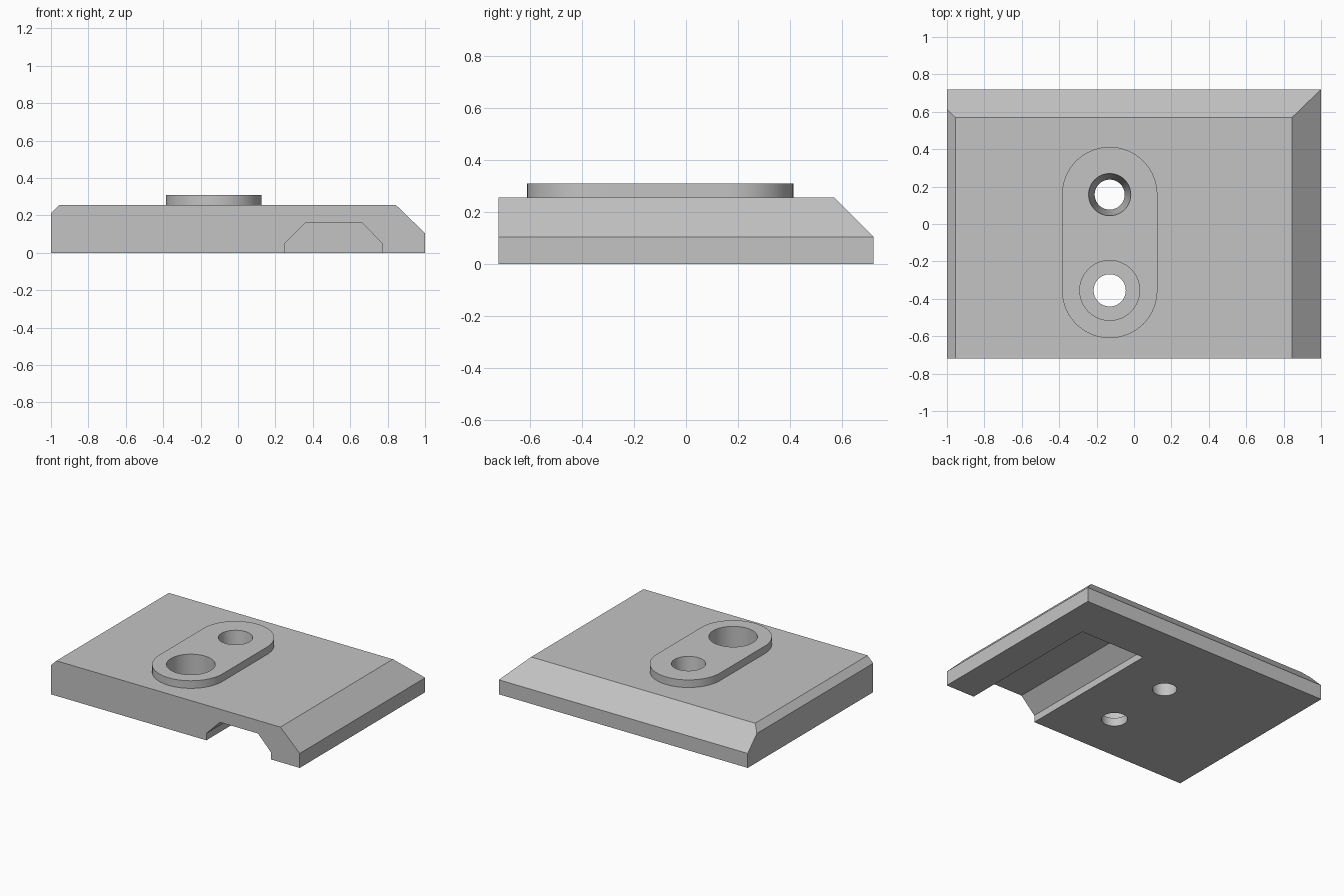
import bpy, bmesh, math
from mathutils import Vector

cube = bpy.data.objects.get("Cube")
if cube:
    bpy.data.objects.remove(cube, do_unlink=True)

grey = bpy.data.materials.new("plain_grey")
grey.use_nodes = True
GREY = (0.55, 0.55, 0.55, 1)
grey.diffuse_color = GREY
grey.node_tree.nodes["Principled BSDF"].inputs["Base Color"].default_value = GREY

TOP, PAD_TOP, HALF_Y = 0.255, 0.31, 0.72
HOLE_X, FRONT_Y, BACK_Y = -0.13, -0.355, 0.157


def make_object(name, bm):
    bmesh.ops.recalc_face_normals(bm, faces=bm.faces)
    mesh = bpy.data.meshes.new(name)
    bm.to_mesh(mesh)
    bm.free()
    mesh.materials.append(grey)
    obj = bpy.data.objects.new(name, mesh)
    bpy.context.collection.objects.link(obj)
    return obj


def prism(points, offset):
    """Closed outline swept along an offset."""
    bm = bmesh.new()
    face = bm.faces.new([bm.verts.new(p) for p in points])
    swept = bmesh.ops.extrude_face_region(bm, geom=[face])["geom"]
    verts = [v for v in swept if isinstance(v, bmesh.types.BMVert)]
    bmesh.ops.translate(bm, verts=verts, vec=offset)
    return bm


def turned(name, y, profile, steps=64):
    """Solid of revolution from (radius, z) pairs, bottom to top."""
    bm = bmesh.new()
    rings = [[bm.verts.new((HOLE_X + r * math.cos(math.tau * i / steps),
                            y + r * math.sin(math.tau * i / steps), z))
              for i in range(steps)] for r, z in profile]
    for low, high in zip(rings, rings[1:]):
        for i in range(steps):
            j = (i + 1) % steps
            bm.faces.new((low[i], low[j], high[j], high[i]))
    bm.faces.new(rings[0])
    bm.faces.new(rings[-1])
    return make_object(name, bm)


def cut(obj, cutter):
    mod = obj.modifiers.new("cut", "BOOLEAN")
    mod.operation = "DIFFERENCE"
    mod.solver = "EXACT"
    mod.object = cutter
    bpy.context.view_layer.objects.active = obj
    bpy.ops.object.modifier_apply(modifier=mod.name)


# Block: chamfered side profile swept front to back
outline = [(-1, 0), (1, 0), (1, 0.105), (0.845, TOP), (-0.955, TOP), (-1, 0.21)]
bm = prism([(x, -HALF_Y, z) for x, z in outline], (0, 2 * HALF_Y, 0))

# Back chamfer: slice off the upper rear edge
bmesh.ops.bisect_plane(bm, geom=bm.verts[:] + bm.edges[:] + bm.faces[:],
                       plane_co=(0, HALF_Y, 0.105), plane_no=Vector((0, 1, 1)),
                       clear_outer=True)
bmesh.ops.holes_fill(bm, edges=[e for e in bm.edges if e.is_boundary], sides=0)
block = make_object("base_block", bm)

# Raised rounded pad
arc = [math.pi * i / 32 for i in range(33)]
R = 0.255
pad_outline = [(HOLE_X + R * math.cos(a), BACK_Y + R * math.sin(a), TOP) for a in arc]
pad_outline += [(HOLE_X - R * math.cos(a), FRONT_Y - R * math.sin(a), TOP) for a in arc]
pad = make_object("raised_pad", prism(pad_outline, (0, 0, PAD_TOP - TOP)))

# Underside groove, open at the front
groove = [(0.25, -0.1), (0.77, -0.1), (0.77, 0.05), (0.665, 0.16),
          (0.36, 0.16), (0.25, 0.05)]
groove_cutter = make_object(
    "groove_cutter", prism([(x, -0.9, z) for x, z in groove], (0, 1.29, 0)))

# Tapered back hole and counterbored front hole
back_hole = turned("back_hole_cutter", BACK_Y, [(0.075, -0.05), (0.118, 0.36)])
front_hole = turned("front_hole_cutter", FRONT_Y,
                    [(0.086, -0.05), (0.086, 0.06), (0.16, 0.06), (0.16, 0.4)])

cut(block, groove_cutter)
for part in (block, pad):
    for cutter in (back_hole, front_hole):
        cut(part, cutter)
for cutter in (groove_cutter, back_hole, front_hole):
    bpy.data.objects.remove(cutter, do_unlink=True)

# Smooth round walls, keep crisp edges
bpy.ops.object.select_all(action="DESELECT")
for part in (block, pad):
    part.select_set(True)
bpy.context.view_layer.objects.active = block
bpy.ops.object.shade_smooth_by_angle(angle=math.radians(25))
